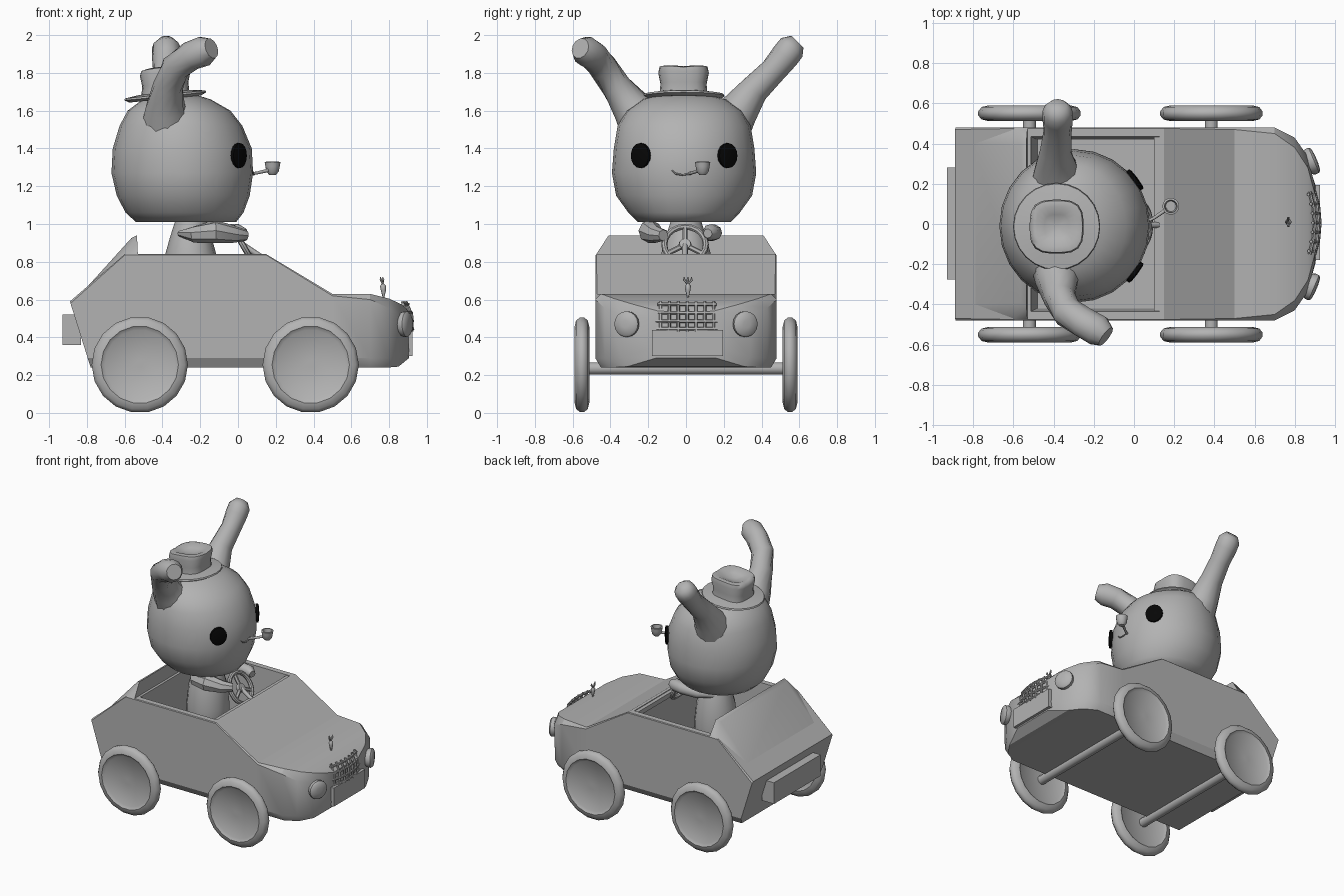
import bpy, bmesh, math
from mathutils import Vector

if "Cube" in bpy.data.objects:
    bpy.data.objects.remove(bpy.data.objects["Cube"])

grey = bpy.data.materials.new("soft_grey")
grey.diffuse_color = (0.45, 0.45, 0.45, 1)
grey.use_nodes = True
grey.node_tree.nodes["Principled BSDF"].inputs["Base Color"].default_value = grey.diffuse_color
black = bpy.data.materials.new("eye_black")
black.diffuse_color = (0.002, 0.002, 0.002, 1)
black.use_nodes = True
black.node_tree.nodes["Principled BSDF"].inputs["Base Color"].default_value = black.diffuse_color


def finish(name, bm, mat=grey, angle=40):
    bmesh.ops.recalc_face_normals(bm, faces=bm.faces)
    me = bpy.data.meshes.new(name)
    bm.to_mesh(me)
    bm.free()
    ob = bpy.data.objects.new(name, me)
    bpy.context.collection.objects.link(ob)
    me.materials.append(mat)
    smooth(ob, angle)
    return ob


def smooth(ob, angle):
    bpy.ops.object.select_all(action='DESELECT')
    ob.select_set(True)
    bpy.context.view_layer.objects.active = ob
    bpy.ops.object.shade_smooth_by_angle(angle=math.radians(angle))


def loft(name, rings, mat=grey, angle=40, closed=False):
    bm = bmesh.new()
    vs = [[bm.verts.new(p) for p in r] for r in rings]
    n = len(rings[0])
    pairs = list(zip(vs, vs[1:])) + ([(vs[-1], vs[0])] if closed else [])
    for a, b in pairs:
        for i in range(n):
            bm.faces.new((a[i], a[(i + 1) % n], b[(i + 1) % n], b[i]))
    if not closed:
        bm.faces.new(vs[0])
        bm.faces.new(vs[-1])
    return finish(name, bm, mat, angle)


def lathe(name, origin, axis, prof, n=16, mat=grey, angle=40, sx=1.0):
    """Spin (radius, height) pairs around an axis; sx squeezes sideways."""
    q = Vector(axis).to_track_quat('Z', 'Y')
    o = Vector(origin)
    rings = [[o + q @ Vector((r * sx * math.cos(t), r * math.sin(t), h))
              for t in (2 * math.pi * i / n for i in range(n))] for r, h in prof]
    return loft(name, rings, mat, angle)


def tube(name, pts, n=10, angle=50):
    """Round limb through (x, y, z, radius) points."""
    P = [Vector(p[:3]) for p in pts]
    rings = []
    for i, p in enumerate(P):
        d = (P[min(i + 1, len(P) - 1)] - P[max(i - 1, 0)]).normalized()
        u = d.cross(Vector((0.3, 0.1, 1)) if abs(d.z) < 0.9 else Vector((1, 0, 0))).normalized()
        v = d.cross(u)
        rings.append([p + pts[i][3] * (u * math.cos(t) + v * math.sin(t))
                      for t in (2 * math.pi * k / n for k in range(n))])
    return loft(name, rings, angle=angle)


def hull(name, pts, angle=30):
    bm = bmesh.new()
    for p in pts:
        bm.verts.new(p)
    bmesh.ops.convex_hull(bm, input=bm.verts[:])
    return finish(name, bm, angle=angle)


def box(name, x0, x1, y0, y1, z0, z1):
    return hull(name, [(x, y, z) for x in (x0, x1) for y in (y0, y1) for z in (z0, z1)])


# Car body: sections of top x, top z, bottom x, bottom z, half width, top bevel
sections = [(-.89, .59, -.78, .24, .48, .01), (-.6, .84, -.6, .24, .48, .005),
            (.15, .84, .15, .24, .48, .005), (.5, .63, .5, .24, .48, .01),
            (.7, .63, .7, .24, .48, .03), (.8, .605, .79, .24, .43, .05),
            (.865, .575, .85, .245, .34, .06), (.9, .54, .905, .29, .19, .04)]
rings = []
for xt, zt, xb, zb, w, b in sections:
    half = [(w - .03, zb), (w, zb + .05), (w, zt - b), (w - b, zt)]
    outline = half + [(-y, z) for y, z in reversed(half)]
    rings.append([(xb + (xt - xb) * (z - zb) / (zt - zb), y, z) for y, z in outline])
body = loft("car_body", rings, angle=30)

# Hollow cockpit
cutter = hull("cockpit_cutter", [(x, y, z) for x0, x1, w, z in
              ((-.48, .12, .42, .45), (-.525, .13, .44, 1.0))
              for x in (x0, x1) for y in (-w, w)])
cutter.hide_render = True
mod = body.modifiers.new("cockpit", 'BOOLEAN')
mod.operation = 'DIFFERENCE'
mod.object = cutter
bpy.context.view_layer.objects.active = body
bpy.ops.object.modifier_apply(modifier=mod.name)
bpy.data.objects.remove(cutter)
smooth(body, 30)

# Raised tail behind the cockpit
hull("rear_cowl", [(x, s * y, z) for s in (-1, 1) for x, y, z in
     ((-.6, .478, .835), (-.53, .478, .835), (-.565, .39, .925), (-.535, .41, .94),
      (-.8, .4, .665))], angle=45)
box("rear_plate", -.93, -.83, -.275, .28, .36, .52)
box("front_bumper", .85, .925, -.18, .195, .3, .44)
box("windscreen_lip", .1, .13, -.44, .44, .8, .835)

# Grille of crossed bars
for i in range(7):
    y = -.135 + .047 * i
    dx = -1.1 * (y - .005) ** 2
    tube("grille_bar", [(.923 + dx, y, .43, .008), (.92 + dx, y, .52, .009),
                        (.89 + dx, y, .59, .008)], 6)
for z, x, w in ((.445, .925, .16), (.485, .924, .165), (.53, .918, .165), (.575, .9, .155)):
    tube("grille_rail", [(x - 1.1 * (t * w) ** 2, .005 + t * w, z, .009)
                         for t in (-1, -.5, 0, .5, 1)], 6)

# Headlights
for s in (-1, 1):
    lathe("headlight", (.878, s * .31, .47), (.92, s * .39, 0),
          [(.055, -.03), (.068, 0), (.068, .018), (.058, .028), (.02, .033)])

# Carrot hood ornament with leaves
tube("hood_ornament", [(.77, .01, .61, .004), (.77, .01, .65, .014),
                       (.768, .01, .672, .016), (.766, .01, .685, .006)], 8)
for dx, dy in ((-.01, 0), (.002, -.02), (.002, .02)):
    tube("ornament_leaf", [(.766, .01, .68, .004), (.766 + dx, .01 + dy, .705, .007),
                           (.764 + dx, .01 + dy, .72, .002)], 6)

# Wheels and axles
tyre = [(.02, .525), (.185, .525), (.205, .512), (.238, .52), (.255, .54), (.255, .56),
        (.238, .582), (.205, .59), (.185, .575), (.02, .575)]
for x in (-.52, .385):
    for s in (-1, 1):
        lathe("wheel", (x, 0, .255), (0, s, 0), tyre, 18)
    tube("axle", [(x, -.54, .235, .033), (x, .54, .235, .033)], 10)

# Head from stacked ovals: z, centre x, radius x, radius y
head = [(1.01, -.275, .265, .245), (1.06, -.283, .312, .295), (1.15, -.29, .352, .36),
        (1.27, -.295, .375, .382), (1.40, -.295, .368, .372), (1.52, -.302, .325, .352),
        (1.6, -.312, .272, .305), (1.66, -.325, .18, .22), (1.695, -.33, .07, .08)]
loft("head", [[(cx + rx * math.cos(t), -.01 + ry * math.sin(t), z)
               for t in (math.pi * k / 12 for k in range(24))]
              for z, cx, rx, ry in head], angle=60)

# Ears
tube("ear_left", [(-.37, .2, 1.5, .15), (-.39, .28, 1.6, .105), (-.39, .36, 1.71, .078),
                  (-.38, .46, 1.81, .07), (-.38, .525, 1.89, .076), (-.38, .56, 1.935, .075),
                  (-.38, .59, 1.965, .045)], 12, 60)
tube("ear_right", [(-.37, -.2, 1.5, .15), (-.385, -.29, 1.62, .105), (-.37, -.37, 1.73, .08),
                   (-.33, -.44, 1.83, .078), (-.25, -.49, 1.89, .078), (-.18, -.53, 1.915, .08),
                   (-.14, -.56, 1.93, .055)], 12, 60)

# Eyes
for s in (-1, 1):
    lathe("eye", (.005, -.01 + s * .23, 1.362), (.8, s * .6, 0),
          [(.066, -.01), (.066, .008), (.05, .013), (.01, .015)], 16, black, 40, .9)

# Smile
tube("smile", [(.075, -.075, 1.285, .003), (.082, -.055, 1.266, .005),
               (.084, -.02, 1.26, .005), (.084, .02, 1.265, .004)], 6)

# Smoking pipe
tube("pipe_stem", [(.06, .01, 1.265, .008), (.1, .03, 1.27, .008), (.165, .075, 1.285, .01)], 8)
lathe("pipe_bowl", (.183, .088, 1.26), (0, 0, 1),
      [(.018, 0), (.033, .018), (.038, .045), (.042, .068), (.032, .07), (.026, .03)], 14)

# Hat, tilted slightly back
def hat_ring(r, z, square, dent=0):
    out = []
    for k in range(24):
        t = math.pi * k / 12
        c, s = math.cos(t), math.sin(t)
        f = r / (abs(c) ** square + abs(s) ** square) ** (1 / square)
        x, y = f * c, f * s
        out.append((-.385 + x, -.013 + y, z + .1 * x + dent * abs(s)))
    return out

loft("hat_brim", [hat_ring(r, z, 2) for r, z in
     ((.1, 1.665), (.19, 1.662), (.217, 1.676), (.213, 1.686), (.15, 1.695), (.1, 1.7))])
loft("hat_crown", [hat_ring(r, z, 3.2, d) for r, z, d in
     ((.128, 1.68, 0), (.122, 1.74, 0), (.134, 1.795, .005), (.128, 1.818, .012),
      (.1, 1.825, .01), (.06, 1.808, .005), (.02, 1.8, 0))], angle=60)

# Driver torso and arms
lathe("torso", (-.25, 0, 0), (0, 0, 1),
      [(.1, .45), (.145, .55), (.15, .7), (.135, .84), (.11, .93), (.075, 1.04)], 14)
tube("right_arm", [(-.31, -.1, .95, .015), (-.23, -.17, .945, .045), (-.12, -.19, .96, .062),
                   (-.02, -.16, .945, .045), (.04, -.12, .94, .03)], 8, 30)
tube("left_arm", [(-.3, .07, .93, .02), (-.2, .14, .95, .04), (-.08, .15, .955, .042),
                  (0, .13, .955, .045), (.04, .115, .95, .025)], 8)

# Steering wheel: rim, hub, spokes, column
hub = Vector((.025, -.005, .89))
up = Vector((-.5, 0, .87))
side = Vector((0, 1, 0))
axis = up.cross(side)
rim = []
for i in range(20):
    t = math.pi * i / 10
    d = up * math.cos(t) + side * math.sin(t)
    rim.append([hub + d * (.11 + .016 * math.cos(a)) + axis * .016 * math.sin(a)
                for a in (math.pi * k / 4 for k in range(8))])
loft("steering_rim", rim, closed=True)
for t in (0, 2.1, 4.2):
    d = (up * math.cos(t) + side * math.sin(t)) * .11
    tube("steering_spoke", [(*hub, .014), (*(hub + d), .014)], 6)
lathe("steering_hub", hub, axis, [(.03, -.015), (.035, 0), (.03, .015)], 12)
tube("steering_column", [(*hub, .015), (.13, -.005, .82, .015)], 8)
